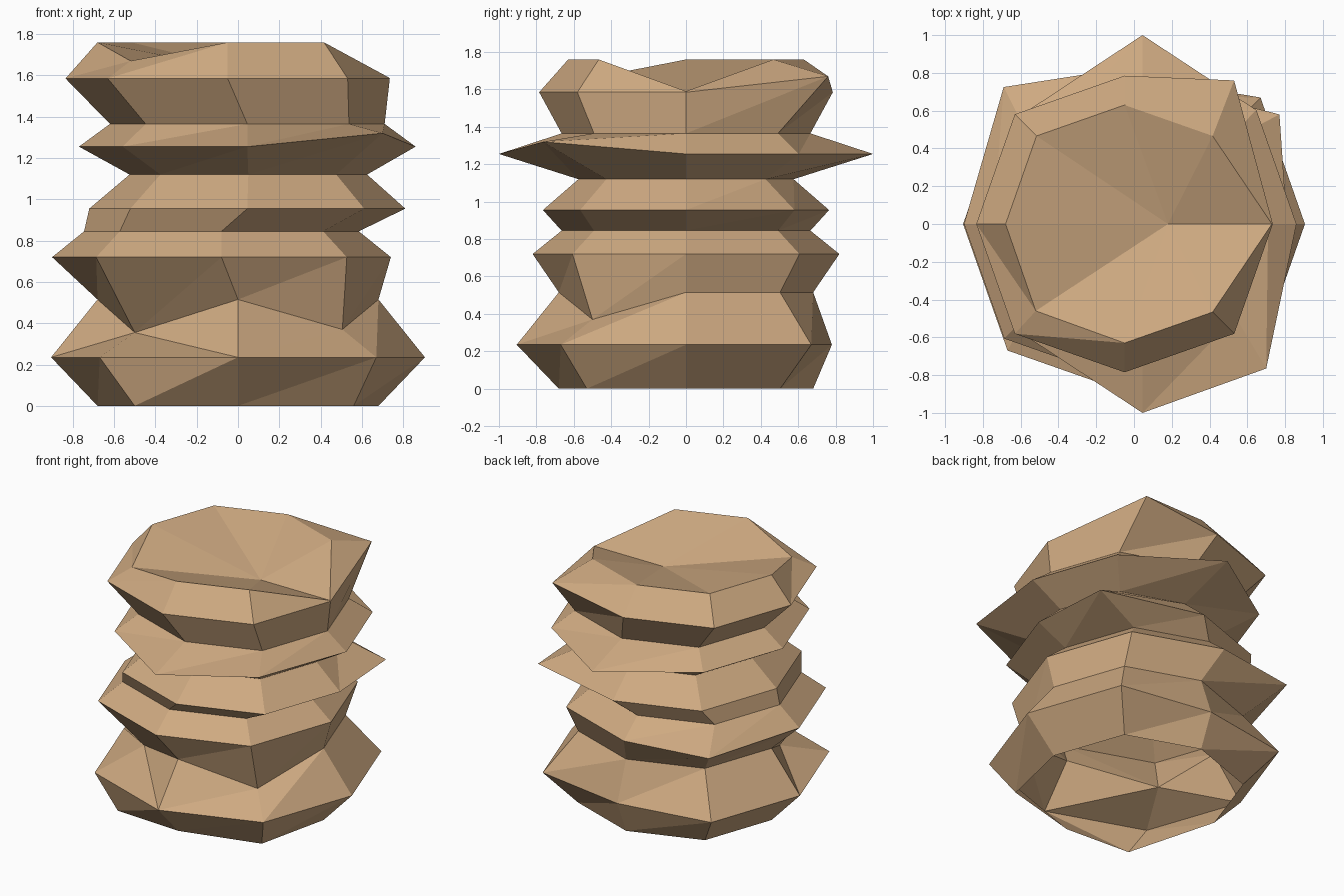
import bpy, bmesh

if "Cube" in bpy.data.objects:
    bpy.data.objects.remove(bpy.data.objects["Cube"])

D = 0.74  # diagonal corner factor of each eight-sided ring
DIRS = [(1, 0), (D, D), (0, 1), (-D, D), (-1, 0), (-D, -D), (0, -1), (D, -D)]

# rings from bottom to top: height, centre x, radius
RINGS = [(0.0, 0.0, 0.68), (0.235, 0.0, 0.905), (0.515, 0.0, 0.68),
         (0.72, -0.08, 0.82), (0.845, -0.08, 0.665), (0.955, 0.045, 0.765),
         (1.12, 0.05, 0.575), (1.255, 0.045, 0.815), (1.365, 0.045, 0.665),
         (1.585, -0.05, 0.785), (1.76, -0.05, 0.63)]

# individually pushed and dented corners: (ring, corner) -> position
DENTS = {
    (0, 5): (-0.50, -0.65, 0.0), (0, 7): (0.56, -0.53, 0.0),
    (1, 2): (0.0, 0.78, 0.235),
    (2, 5): (-0.50, -0.35, 0.355), (2, 7): (0.505, -0.50, 0.37),
    (3, 3): (-0.69, 0.725, 0.72),
    (5, 1): (0.77, 0.58, 0.955),
    (7, 2): (0.045, 1.0, 1.255), (7, 6): (0.045, -1.0, 1.255),
    (7, 7): (0.70, -0.765, 1.32),
    (9, 1): (0.53, 0.76, 1.67),
    (10, 0): (0.73, 0.0, 1.59), (10, 5): (-0.52, -0.46, 1.67),
}

bm = bmesh.new()
rows = []
for i, (z, cx, r) in enumerate(RINGS):
    rows.append([bm.verts.new(DENTS.get((i, j), (cx + r * dx, r * dy, z)))
                 for j, (dx, dy) in enumerate(DIRS)])

# pleated side walls, open at the bottom
for i in range(len(rows) - 1):
    lo, up = rows[i], rows[i + 1]
    for j in range(8):
        k = (j + 1) % 8
        if (i, j) == (1, 5):      # dented corner folds the other way
            bm.faces.new((lo[j], lo[k], up[j]))
            bm.faces.new((lo[k], up[k], up[j]))
        else:
            bm.faces.new((lo[j], lo[k], up[k]))
            bm.faces.new((lo[j], up[k], up[j]))

# sunken top
centre = bm.verts.new((0.18, 0.0, 1.59))
top = rows[-1]
for j in range(8):
    bm.faces.new((top[j], top[(j + 1) % 8], centre))

mesh = bpy.data.meshes.new("crumpled_body")
bm.to_mesh(mesh)
bm.free()
body = bpy.data.objects.new("crumpled_body", mesh)
bpy.context.collection.objects.link(body)

tan = bpy.data.materials.new("tan")
tan.diffuse_color = (0.62, 0.40, 0.22, 1)
tan.use_nodes = True
tan.node_tree.nodes["Principled BSDF"].inputs["Base Color"].default_value = tan.diffuse_color
mesh.materials.append(tan)
